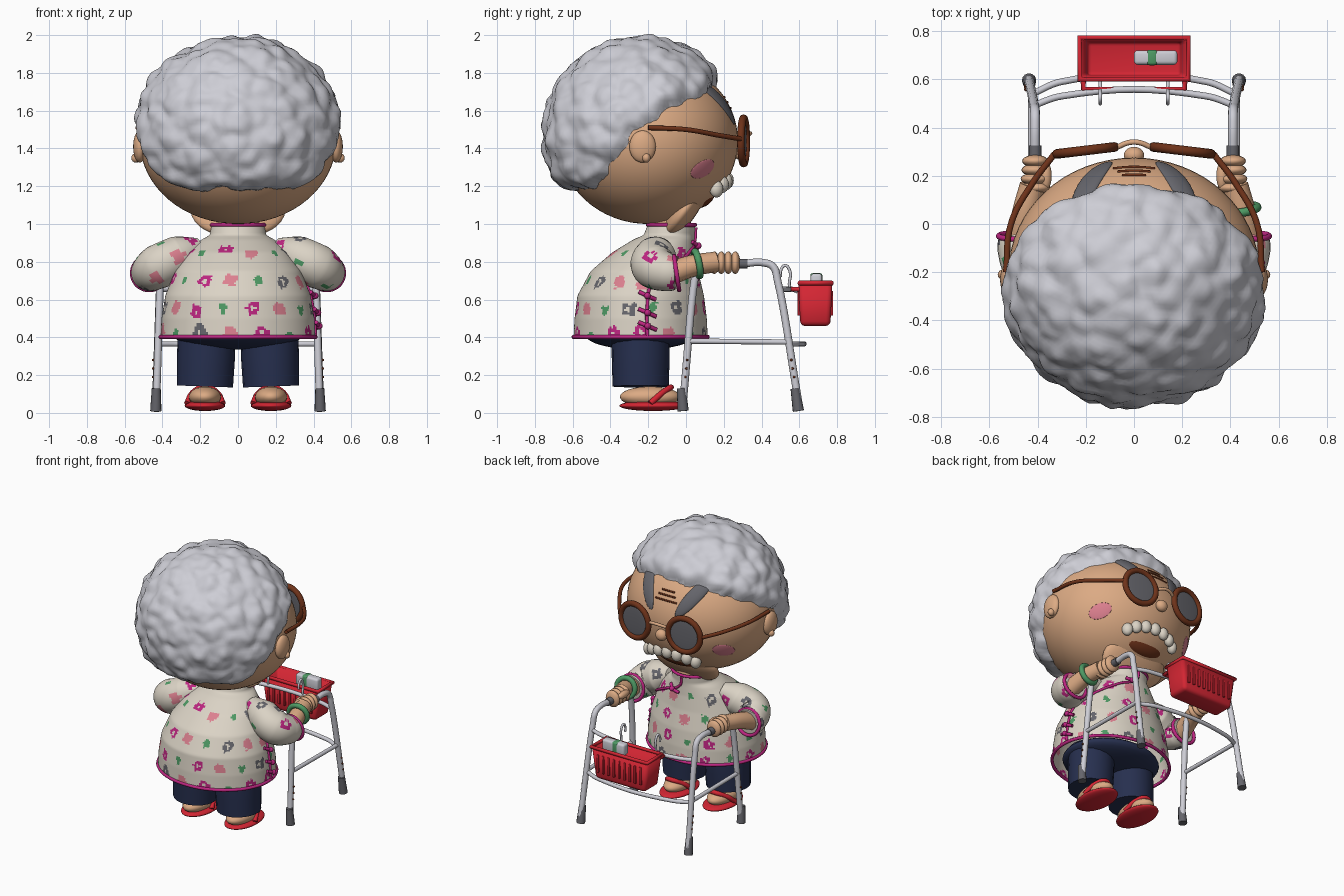
import bpy, bmesh, math, random
from mathutils import Vector, Matrix, noise

random.seed(4)
if "Cube" in bpy.data.objects:
    bpy.data.objects.remove(bpy.data.objects["Cube"])


def material(name, code):
    rgb = [(int(code[i:i + 2], 16) / 255) ** 2.2 for i in (0, 2, 4)]
    m = bpy.data.materials.new(name)
    m.use_nodes = True
    m.diffuse_color = (*rgb, 1)
    m.node_tree.nodes["Principled BSDF"].inputs["Base Color"].default_value = (*rgb, 1)
    return m


silver = material("silver grey", "CCCCD4")
skin = material("skin", "DBA983")
cream = material("cream", "DAD2C4")
magenta = material("magenta", "BC2A80")
navy = material("navy", "2B3350")
red = material("red", "D22A36")
brown = material("brown", "6E3620")
dark = material("dark grey", "65656B")
green = material("green", "4F9864")
pink = material("pink", "DB7F8E")


def finish(name, bm, mat):
    me = bpy.data.meshes.new(name)
    bm.normal_update()
    bm.to_mesh(me)
    bm.free()
    me.materials.append(mat)
    me.shade_smooth()
    ob = bpy.data.objects.new(name, me)
    bpy.context.collection.objects.link(ob)
    return ob


def activate(ob):
    bpy.ops.object.select_all(action='DESELECT')
    ob.select_set(True)
    bpy.context.view_layer.objects.active = ob


def ball(name, loc, size, mat, tilt=0, turn=0, seg=32):
    bm = bmesh.new()
    bmesh.ops.create_uvsphere(bm, u_segments=seg, v_segments=seg // 2, radius=1)
    rot = Matrix.Rotation(turn, 4, 'Z') @ Matrix.Rotation(tilt, 4, 'X')
    bm.transform(Matrix.Translation(loc) @ rot @ Matrix.Diagonal((*size, 1)))
    return finish(name, bm, mat)


def tube(name, pts, r, mat, radii=None, cyclic=False, sides=4, steps=8, straight=False):
    cu = bpy.data.curves.new(name, 'CURVE')
    cu.dimensions = '3D'
    cu.bevel_depth, cu.bevel_resolution, cu.resolution_u = r, sides, steps
    cu.use_fill_caps = True
    sp = cu.splines.new('BEZIER')
    sp.bezier_points.add(len(pts) - 1)
    for i, (b, p) in enumerate(zip(sp.bezier_points, pts)):
        b.co = p
        b.handle_left_type = b.handle_right_type = 'VECTOR' if straight else 'AUTO'
        b.radius = radii[i] if radii else 1
    sp.use_cyclic_u = cyclic
    ob = bpy.data.objects.new(name, cu)
    bpy.context.collection.objects.link(ob)
    activate(ob)
    bpy.ops.object.convert(target='MESH')
    ob.data.materials.clear()
    ob.data.materials.append(mat)
    ob.data.shade_smooth()
    return ob


def ring(name, centre, axis, r, thick, mat):
    q = Vector(axis).to_track_quat('Z', 'Y')
    pts = [Vector(centre) + q @ Vector((r * math.cos(k * math.pi / 6), r * math.sin(k * math.pi / 6), 0)) for k in range(12)]
    return tube(name, pts, thick, mat, cyclic=True, steps=5)


def box(name, loc, size, mat, bevel=0.01, taper=1, open_top=False):
    bm = bmesh.new()
    bmesh.ops.create_cube(bm, size=1)
    bm.transform(Matrix.Translation(loc) @ Matrix.Diagonal((*size, 1)))
    for v in bm.verts:
        if v.co.z < loc[2]:
            v.co.x = loc[0] + (v.co.x - loc[0]) * taper
            v.co.y = loc[1] + (v.co.y - loc[1]) * taper
    if open_top:
        bmesh.ops.delete(bm, geom=[f for f in bm.faces if f.calc_center_median().z > loc[2] + size[2] * .4], context='FACES')
    edges = [e for e in bm.edges if not e.is_boundary]
    bmesh.ops.bevel(bm, geom=edges, offset=bevel, segments=3, affect='EDGES', profile=0.5)
    ob = finish(name, bm, mat)
    if open_top:
        wall = ob.modifiers.new("wall", 'SOLIDIFY')
        wall.thickness = 0.012
    activate(ob)
    bpy.ops.object.shade_smooth_by_angle()
    return ob


# Head, with decals that hug its surface
HC, HR = Vector((0, -0.2, 1.44)), Vector((0.52, 0.475, 0.44))
ball("head", HC, HR, skin, seg=64)


def on_head(p, lift=0.0):
    d = Vector(p) - HC
    k = math.sqrt(sum((d[i] / HR[i]) ** 2 for i in range(3)))
    return HC + d / k * (1 + lift)


def decal(name, start, end, width, mat, lift=0.012):
    a, b = on_head(start), on_head(end)
    mid, along = (a + b) / 2, (b - a) / 2
    across = along.cross(mid - HC).normalized() * width
    bm = bmesh.new()
    bmesh.ops.create_uvsphere(bm, u_segments=32, v_segments=16, radius=1)
    for v in bm.verts:
        x, y, z = v.co
        v.co = on_head(mid + across * x + along * y, lift * z)
    return finish(name, bm, mat)


for s, side in ((-1, "right"), (1, "left")):
    decal(side + "_eyebrow", (s * .25, .02, 1.78), (s * .1, .27, 1.53), .045, dark, .03)
    decal(side + "_cheek", (s * .4, .02, 1.27), (s * .34, .17, 1.31), .05, pink, .008)
    ball(side + "_ear", (s * .52, -.23, 1.41), (.035, .07, .085), skin)
    ball(side + "_earlobe", (s * .54, -.21, 1.35), (.025, .022, .025), skin, seg=16)
    # Glasses
    lens, face = Vector((s * .2, .305, 1.44)), (s * .12, 1, 0)
    ring(side + "_glasses_rim", lens, face, .12, .02, brown)
    ball(side + "_lens", lens, (.118, .008, .118), dark, turn=-s * .12)
    tube(side + "_temple", [(s * .33, .29, 1.45), (s * .42, .17, 1.47), (s * .51, .0, 1.5), (s * .53, -.2, 1.51)], .013, brown)
tube("glasses_bridge", [(-.09, .31, 1.46), (0, .34, 1.48), (.09, .31, 1.46)], .011, skin)
ball("nose", (0, .285, 1.38), (.042, .035, .04), skin)
for k in range(3):
    w = .08 - .015 * k
    tube("forehead_wrinkle", [on_head((x, .2, 1.6 + .035 * k)) for x in (-w, 0, w)], .006, brown)

# Open mouth, hanging jaw and upper teeth
ball("jaw", (0, -.01, 1.07), (.25, .065, .17), skin, tilt=-.62)
ball("mouth", (0, .09, 1.16), (.17, .06, .08), brown, tilt=-.62)
for k in range(-3, 4):
    a = k * .33
    ball("tooth", (.23 * math.sin(a), .09 + .13 * math.cos(a), 1.13 + .1 * math.cos(a)), (.038, .033, .045), cream, turn=-a, seg=16)

# Curly hair shell that sinks into the head along the hairline
bm = bmesh.new()
bmesh.ops.create_icosphere(bm, subdivisions=6, radius=1)
for v in bm.verts:
    n = v.co.normalized()
    lump = noise.voronoi(n * 4.2)[0][0]
    r = .99 + .075 * (.5 - lump) + .02 * noise.noise(n * 9)
    outer = Vector((0, -.235, 1.475)) + Vector((n.x * .56, n.y * .53, n.z * .525)) * r
    line = min(1.66 + .6 * (outer.y + .03), 1.5 + 1.4 * (outer.y + .3))
    d = min(outer.z - line, outer.z - 1.17) + .04 * noise.noise(n * 6)
    t = max(0, min(1, d / .07))
    inner = on_head(HC + n, -.06)
    v.co = inner.lerp(outer, math.sqrt(t * (2 - t)))
finish("curly_hair", bm, silver)

# Blouse: height, centre y, half width, half depth
rings = [(.4, -.24, .41, .355), (.5, -.24, .405, .35), (.62, -.24, .385, .335), (.75, -.22, .335, .285),
         (.85, -.17, .27, .22), (.92, -.115, .19, .16), (.94, -.09, .15, .135), (1.0, -.075, .14, .125)]


def blouse(angle, z, out=0.0):
    i = max(k for k in range(len(rings) - 1) if rings[k][0] <= z + 1e-6)
    a, b = rings[i], rings[i + 1]
    t = (z - a[0]) / (b[0] - a[0])
    cy, rx, ry = (a[k] + (b[k] - a[k]) * t for k in (1, 2, 3))
    return Vector(((rx + out) * math.cos(angle), cy + (ry + out) * math.sin(angle), z))


def paint_flowers(ob, centres):
    for m in (magenta, pink, green, dark):
        ob.data.materials.append(m)
    for p in ob.data.polygons:
        c = p.center
        d, kind = min(((c - q).length, k) for q, k in centres)
        d += .02 * noise.noise(c * 45)
        if d < (.036, .036, .022, .036)[kind - 1] and not (kind in (1, 4) and d < .011):
            p.material_index = kind


N, M = 220, 64
bm = bmesh.new()
rows = [[bm.verts.new(blouse(2 * math.pi * j / N, .4 + .6 * i / M)) for j in range(N)] for i in range(M + 1)]
for lo, hi in zip(rows, rows[1:]):
    for j in range(N):
        bm.faces.new((lo[j], lo[(j + 1) % N], hi[(j + 1) % N], hi[j]))
shirt = finish("blouse", bm, cream)
centres = []
for row, (z, count) in enumerate(((.43, 15), (.55, 16), (.7, 15), (.85, 12))):
    for k in range(count):
        spot = blouse((k + row % 2 * .5) * 2 * math.pi / count, z + random.uniform(-.015, .015))
        centres.append((spot, (1, 2, 3, 4, 2, 1, 3)[(k + row * 2) % 7]))
paint_flowers(shirt, centres)

# Magenta piping, placket and knot buttons
circle = [k * math.pi / 8 for k in range(16)]
tube("hem_piping", [blouse(a, .402) for a in circle], .011, magenta, cyclic=True)
tube("collar_piping", [blouse(a, .995) for a in circle], .01, magenta, cyclic=True)
path = [(1.57, .98), (1.5, .92), (1.0, .85), (.5, .76), (.15, .68), (.1, .55), (.1, .41)]
tube("placket", [blouse(a, z, .003) for a, z in path], .009, magenta)
for a, z in ((.1, .46), (.1, .53), (.1, .62), (1.3, .885)):
    w = .05 / (.38 if z < .8 else .25)
    tube("knot_button", [blouse(a - w, z + .02, .008), blouse(a, z, .02), blouse(a + w, z - .02, .008)], .011, magenta)
    ball("button_bead", blouse(a, z, .025), (.018, .018, .018), magenta, seg=16)

ball("neck", (0, -.08, .98), (.12, .11, .1), skin)
ball("hips", (0, -.24, .41), (.34, .29, .075), navy)

for s, side in ((-1, "right"), (1, "left")):
    # Trouser leg, foot and slipper
    tube(side + "_trouser_leg", [(s * .175, -.24, .14), (s * .17, -.24, .28), (s * .165, -.24, .44)], .15, navy, radii=[.99, 1.02, 1.03], sides=8)
    ball(side + "_foot", (s * .175, -.19, .085), (.085, .16, .055), skin)
    ball(side + "_slipper", (s * .175, -.175, .038), (.107, .178, .028), red)
    tube(side + "_slipper_strap", [(s * .175 - .095, -.19, .05), (s * .175 - .06, -.12, .11), (s * .175, -.08, .135), (s * .175 + .06, -.12, .11), (s * .175 + .095, -.19, .05)], .016, red)
    # Sleeve, arm and gripping hand
    arm = [(s * .2, -.13, .87), (s * .31, -.16, .83), (s * .42, -.17, .775), (s * .465, -.1, .745), (s * .47, -.05, .74)]
    sleeve = tube(side + "_sleeve", arm, .1, cream, radii=[.6, 1.1, 1.18, 1.02, .9], sides=12, steps=20)
    spots = []
    for p in random.sample(list(sleeve.data.polygons), 500):
        if all((p.center - q).length > .12 for q, k in spots):
            spots.append((p.center.copy(), 1 + len(spots) % 4))
    paint_flowers(sleeve, spots)
    ring(side + "_cuff", (s * .47, -.05, .74), (0, 1, .15), .09, .012, magenta)
    tube(side + "_forearm", [(s * .47, -.08, .74), (s * .45, .04, .78), (s * .42, .16, .8)], .06, skin, radii=[1.05, .95, .9])
    for k in range(4):
        ball(side + "_finger", (s * .41, .15 + .037 * k, .795), (.063 - .003 * k, .026, .06), skin, seg=20)
    ball(side + "_thumb", (s * .365, .2, .815), (.024, .06, .025), skin, seg=20)
    # Walking frame side
    tube(side + "_grip", [(s * .41, .06, .79), (s * .41, .325, .79)], .026, dark)
    tube(side + "_front_leg", [(s * .41, .3, .79), (s * .41, .41, .795), (s * .41, .46, .775), (s * .413, .485, .7), (s * .435, .595, .06)], .02, silver)
    tube(side + "_rear_leg", [(s * .41, .1, .79), (s * .41, .06, .76), (s * .412, .045, .7), (s * .432, -.015, .06)], .02, silver)
    tube(side + "_side_bar", [(s * .425, .02, .38), (s * .425, .54, .375)], .014, silver)
    for y, lean in ((.595, -.018), (-.015, -.01)):
        tube(side + "_rubber_foot", [(s * .435, y, .01), (s * .433, y + lean, .13)], .03, dark, radii=[1, .8])
        for k in range(3):
            z = .19 + .045 * k
            ball(side + "_leg_stud", (s * .449, y + (z - .06) * (-.172 if y > 0 else .094), z), (.007, .007, .007), brown, seg=8)

ring("bracelet", (.445, .06, .79), (-.15, 1, .2), .066, .018, green)

# Front cross bars
for z, y, bow in ((.365, .54, .05), (.655, .49, .04)):
    tube("cross_bar", [(-.42, y, z), (-.3, y + bow, z), (.3, y + bow, z), (.42, y, z)], .014, silver)

# Hanging basket with ribs, rim, hooks and parcel
box("basket", (0, .685, .575), (.46, .18, .23), red, .025, .88, True)
tube("basket_rim", [(-.225, .6, .687), (.225, .6, .687), (.225, .773, .687), (-.225, .773, .687)], .013, red, cyclic=True, straight=True)
tube("basket_bracket", [(-.21, .6, .655), (-.21, .56, .655), (.21, .56, .655), (.21, .6, .655)], .012, red, straight=True)
for k in range(-4, 5):
    for y in (.599, .771):
        box("basket_rib", (k * .043, y, .58), (.016, .016, .13), red, .003)
for x in (-.14, .14):
    tube("basket_hook", [(x, .59, .64), (x, .553, .66), (x, .55, .75), (x, .525, .78), (x, .502, .755), (x, .5, .72)], .008, silver)
box("parcel", (.09, .69, .695), (.18, .06, .085), silver, .015)
box("parcel_band", (.075, .69, .695), (.045, .064, .089), green, .012)
